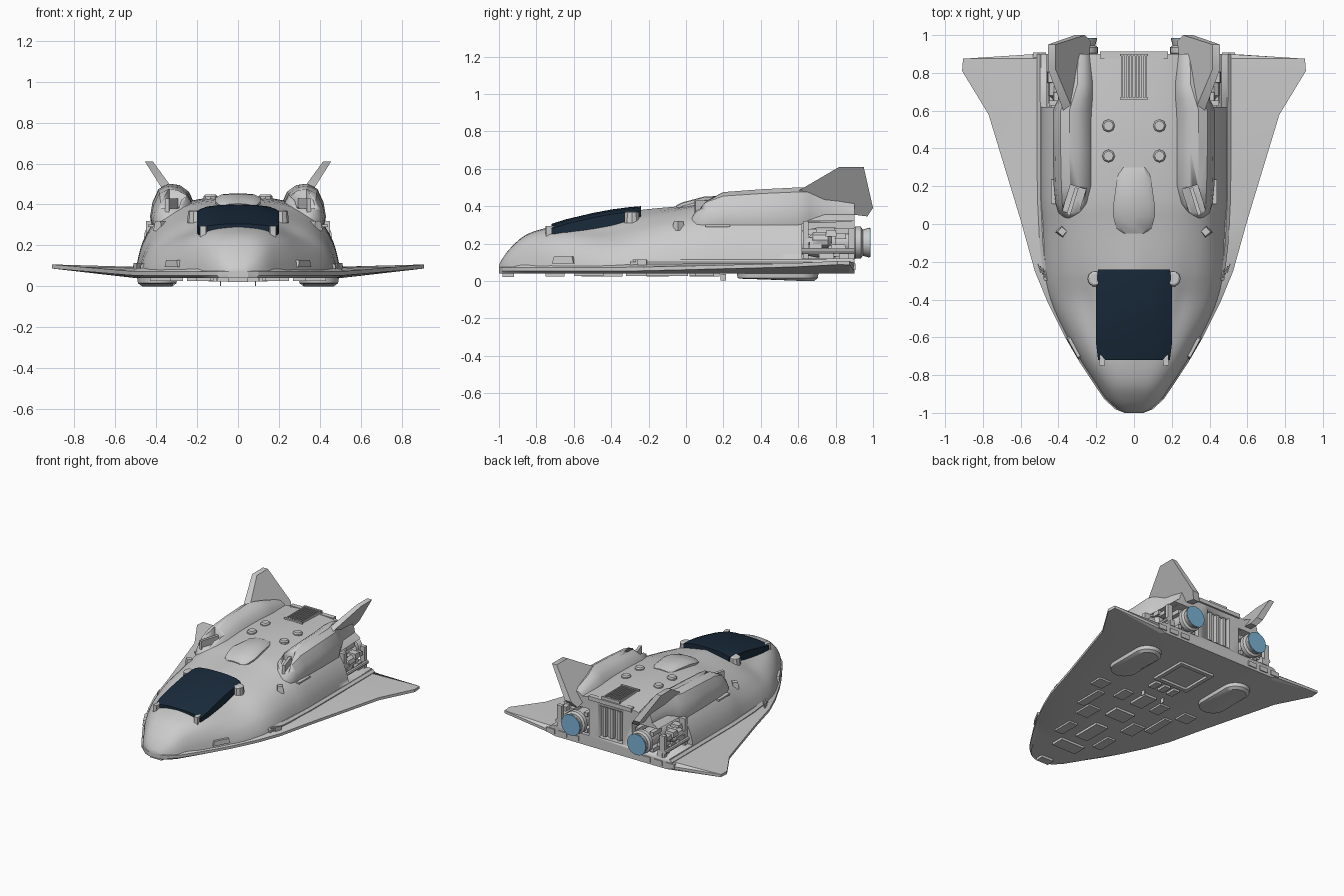
import bpy, bmesh, math, random

if "Cube" in bpy.data.objects:
    bpy.data.objects.remove(bpy.data.objects["Cube"])
random.seed(4)


def material(name, rgb):
    m = bpy.data.materials.new(name)
    m.diffuse_color = (*rgb, 1)
    m.use_nodes = True
    m.node_tree.nodes["Principled BSDF"].inputs["Base Color"].default_value = m.diffuse_color
    return m


def loft(name, rings, mirror=False, mat=None, angle=32):
    """Skin closed rings of 3D points and cap both ends."""
    bm = bmesh.new()
    rows = [[bm.verts.new(p) for p in r] for r in rings]
    n = len(rows[0])
    for a, b in zip(rows, rows[1:]):
        for i in range(n):
            bm.faces.new((a[i], a[(i + 1) % n], b[(i + 1) % n], b[i]))
    bm.faces.new(rows[0])
    bm.faces.new(rows[-1])
    bmesh.ops.recalc_face_normals(bm, faces=bm.faces)
    me = bpy.data.meshes.new(name)
    bm.to_mesh(me)
    bm.free()
    ob = bpy.data.objects.new(name, me)
    bpy.context.collection.objects.link(ob)
    if mat:
        me.materials.append(mat)
    bpy.ops.object.select_all(action='DESELECT')
    ob.select_set(True)
    bpy.context.view_layer.objects.active = ob
    bpy.ops.object.shade_smooth_by_angle(angle=math.radians(angle))
    if mirror:
        ob.modifiers.new("mirror", 'MIRROR').use_mirror_merge = False
    return ob


def box(name, c, s, mirror=False, yaw=0, taper=1, mat=None):
    """Box with its top scaled by taper."""
    rings = []
    for k, f in ((-1, 1), (1, taper)):
        r = []
        for u, v in ((-1, -1), (1, -1), (1, 1), (-1, 1)):
            x, y = u * s[0] / 2 * f, v * s[1] / 2 * f
            r.append((c[0] + x * math.cos(yaw) - y * math.sin(yaw),
                      c[1] + x * math.sin(yaw) + y * math.cos(yaw), c[2] + k * s[2] / 2))
        rings.append(r)
    return loft(name, rings, mirror, mat)


def turned(name, c, steps, axis='Y', n=16, mirror=True, mat=None):
    """Turned part: steps are (position along axis, radius)."""
    rings = []
    for p, r in steps:
        pts = [(r * math.cos(2 * math.pi * i / n), r * math.sin(2 * math.pi * i / n)) for i in range(n)]
        rings.append([(c[0] + u, p, c[1] + v) if axis == 'Y' else (c[0] + u, c[1] + v, p) for u, v in pts])
    return loft(name, rings, mirror, mat)


def cut(ob, cutter):
    b = ob.modifiers.new("cut", 'BOOLEAN')
    b.operation, b.solver, b.object = 'DIFFERENCE', 'EXACT', cutter
    cutter.hide_render = True
    cutter.display_type = 'WIRE'


def spline(pts, n):
    """Catmull-Rom resample of tuples."""
    out = []
    for i in range(len(pts) - 1):
        p0, p1, p2, p3 = pts[max(i - 1, 0)], pts[i], pts[i + 1], pts[min(i + 2, len(pts) - 1)]
        for k in range(n):
            t = k / n
            out.append(tuple(b + t / 2 * (c - a) + t * t / 2 * (2 * a - 5 * b + 4 * c - d)
                             + t ** 3 / 2 * (3 * b - a - 3 * c + d)
                             for a, b, c, d in zip(p0, p1, p2, p3)))
    return out + [pts[-1]]


def both(half):
    """Complete a half section that runs from the side to the centre line."""
    return half + [(-x, y, z) for x, y, z in reversed(half) if x > 1e-6]


navy = material("canopy_glass", (0.01, 0.024, 0.045))
blue = material("engine_glow", (0.2, 0.45, 0.68))

# Delta wing with flat belly
rings = []
for y, w in ((-1, .05), (-.98, .1), (-.93, .155), (-.85, .21), (-.72, .295), (-.6, .365), (-.42, .455),
             (-.25, .525), (.02, .6), (.58, .77), (.81, .91), (.875, .905), (.9, .52)):
    wi = min(w * .9, .5)
    ze = .06 + max(0, w - .5) * .085
    top = .095 if w > .2 else .075
    rings.append([(0, y, .04), (wi, y, .04), (w, y, ze - .008), (w, y, ze + .012), (wi, y, top), (0, y, top),
                  (-wi, y, top), (-w, y, ze + .012), (-w, y, ze - .008), (-wi, y, .04)])
loft("delta_wing", rings, angle=20)

# Fuselage: full section at nose and tail, slimmer shoulders beside the canopy
full = [(1, 0), (.985, .15), (.93, .42), (.8, .7), (.6, .88), (.35, .97), (0, 1)]
cheek = [(1, 0), (.97, .17), (.88, .38), (.73, .55), (.56, .67), (.4, .79), (0, .94)]
stations = [(-1, .045, .085, 0), (-.975, .095, .13, 0), (-.93, .145, .185, 0), (-.85, .2, .25, 0),
            (-.72, .285, .292, .1), (-.55, .38, .335, .7), (-.4, .445, .37, 1), (-.24, .48, .392, .6),
            (0, .49, .405, .1), (.15, .5, .425, 0), (.5, .5, .44, 0), (.9, .5, .425, 0)]
rings = []
for y, w, top, t in spline(stations, 3):
    sec = [(a[0] + (b[0] - a[0]) * t, a[1] + (b[1] - a[1]) * t) for a, b in zip(full, cheek)]
    rings.append(both([(max(0, w * u), y, .06 + (top - .06) * v) for u, v in spline(sec, 3)]))
hull = loft("fuselage", rings, angle=40)
cut(hull, box("engine_bay_cutter", (.39, .82, .22), (.42, .4, .2), mirror=True))
cut(hull, box("tail_recess_cutter", (0, .93, .25), (.2, .14, .24)))

# Canopy
rings = []
for y, w, z, low in ((-.72, .19, .305, .25), (-.64, .2, .33, .25), (-.5, .2, .363, .25),
                     (-.4, .2, .382, .26), (-.3, .2, .395, .3), (-.24, .19, .4, .34)):
    rings.append(both([(w, y, low), (w, y, z - .025), (w * .8, y, z - .01), (w * .45, y, z - .002), (0, y, z)]))
loft("canopy", rings, mat=navy)
turned("canopy_hinge", (.205, -.29), ((.31, .042), (.365, .04), (.372, .03)), 'Z', 10)
box("canopy_front_latch", (.165, -.705, .265), (.03, .09, .06), True, yaw=.15)

# Upper engine pods with pointed, scooped intakes
sec = [(0, 0), (.05, .45), (.22, .82), (.42, .97), (.62, 1), (.82, .88), (.95, .55), (1, .2), (.97, 0)]
rings = [[(a + (b - a) * u, y, lo + (hi - lo) * v) for u, v in sec] for y, a, b, lo, hi in
         ((.03, .29, .37, .28, .335), (.06, .25, .4, .285, .385), (.11, .22, .415, .29, .44), (.2, .2, .425, .3, .475),
          (.4, .2, .43, .3, .49), (.6, .2, .43, .3, .5), (.66, .2, .4, .31, .5), (.74, .2, .36, .31, .485),
          (.9, .21, .35, .32, .43))]
pod = loft("upper_pod", rings, True)
cut(pod, box("intake_cutter", (.325, .1, .46), (.085, .2, .16), True, yaw=.3))
box("intake_strut", (.325, .12, .395), (.02, .15, .07), True, yaw=.3)

# Canted tail fins
prof = ((.58, .47), (.82, .61), (.95, .61), (1, .39), (.97, .345), (.85, .36), (.62, .42))
loft("tail_fin", [[(.32 + (z - .44) * .68 + d * (1.2 if z < .5 else .9), y, z) for y, z in prof]
                  for d in (-.022, .022)], True)

# Main engines
turned("engine_core", (.275, .205), ((.6, .06), (.7, .08), (.8, .08), (.8, .065), (.9, .065)), n=20)
turned("engine_nozzle", (.275, .205), ((.88, .06), (.905, .085), (.935, .085), (.945, .07), (.98, .08)), n=20)
turned("engine_glow_disc", (.275, .205), ((.975, .078), (.986, .078)), n=20, mat=blue)
for i in range(4):
    a = math.pi / 4 + i * math.pi / 2
    box("engine_brace", (.275 + .085 * math.cos(a), .84, .205 + .085 * math.sin(a)), (.03, .1, .03), True)

# Machinery in the open side bays
for i in range(14):
    box("bay_machinery", (random.uniform(.36, .43), random.uniform(.65, .87), random.uniform(.14, .27)),
        (random.uniform(.03, .08), random.uniform(.03, .09), random.uniform(.02, .06)), True, taper=.85)
turned("bay_tank", (.41, .22), ((.66, .02), (.68, .045), (.76, .045), (.78, .02)), n=10)
turned("bay_pipe", (.45, .16), ((.62, .014), (.9, .014)), n=8)
box("bay_post", (.425, .64, .22), (.05, .03, .2), True)
box("bay_rear_post", (.43, .885, .2), (.04, .03, .16), True)

# Tail centre panel ribs
for x in (-.06, 0, .06):
    box("tail_panel_rib", (x, .875, .25), (.022, .03, .22))
box("tail_roof_lip", (0, .895, .41), (.36, .035, .03))

# Dorsal hump, vents and round caps
rings = []
for y, w, z in ((-.05, .06, .405), (-.02, .095, .42), (.04, .11, .436), (.1, .11, .452), (.24, .09, .455), (.3, .07, .44)):
    rings.append(both([(w, y, .39), (w, y, z - .02), (w * .75, y, z - .004), (0, y, z)]))
loft("dorsal_hump", rings)
for y in (.36, .52):
    turned("dorsal_cap", (.135, y), ((.4, .034), (.44, .034), (.449, .026)), 'Z', 8)
for i in range(8):
    box("grille_slat", (-.063 + i * .018, .78, .435), (.008, .22, .02))
for y in (.665, .895):
    box("grille_frame", (0, y, .435), (.15, .012, .022))

# Side chine ledge and small hull fittings
loft("chine_ledge", [[(w - .06, y, .07), (w + .012, y, .07), (w + .012, y, .1), (w - .005, y, .115), (w - .06, y, .115)]
                     for y, w in ((-.3, .465), (-.1, .488), (.15, .5), (.9, .502))], True)
box("shoulder_thruster", (.38, -.04, .295), (.05, .05, .05), True, yaw=.7, taper=.7)
box("nose_side_port", (.31, -.65, .112), (.04, .13, .035), True, yaw=-.5, taper=.85)
box("side_vent", (.425, .17, .295), (.03, .13, .012), True)
for i in range(4):
    box("chine_fin", (.465 + .012 * i, -.27 + .012 * i, .1), (.006, .05, .03), True, yaw=-.3)
for i in range(3):
    box("trailing_edge_block", (.3 + .1 * i, .895, .075), (.07, .025, .035), True)

# Belly: landing gear fairings
rings = []
for z, f in ((.045, 1), (.015, .95), (0, .75)):
    rings.append([(.395 + .1 * f * math.cos(a), .49 + math.copysign(.12, math.sin(a)) + .1 * f * math.sin(a),
                   z + (.012 if math.sin(a) < 0 and z < .01 else 0))
                  for a in (2 * math.pi * (i + .5) / 24 for i in range(24))])
loft("gear_fairing", rings, True)

# Belly hatch frame and panels
for x in (-.13, .13):
    box("belly_hatch_side", (x, .53, .035), (.03, .26, .025))
for y in (.4, .66):
    box("belly_hatch_end", (0, y, .035), (.29, .03, .025))
for x in (-.08, 0, .08):
    box("belly_vent", (x, .32, .034), (.05, .08, .022))
for y, w, l in ((-.7, .2, .1), (-.45, .1, .22), (-.15, .16, .12), (.1, .1, .16)):
    box("belly_centre_panel", (0, y, .034), (w, l, .022))
for x, y, w, l in ((.17, -.52, .07, .16), (.2, -.25, .1, .14), (.3, -.1, .06, .22), (.16, .08, .08, .12), (.38, .1, .1, .1)):
    box("belly_side_panel", (x, y, .036), (w, l, .018), True)
box("nose_skid", (0, -.95, .034), (.1, .06, .025))
box("belly_antenna", (.085, .2, .02), (.006, .03, .035), True)
